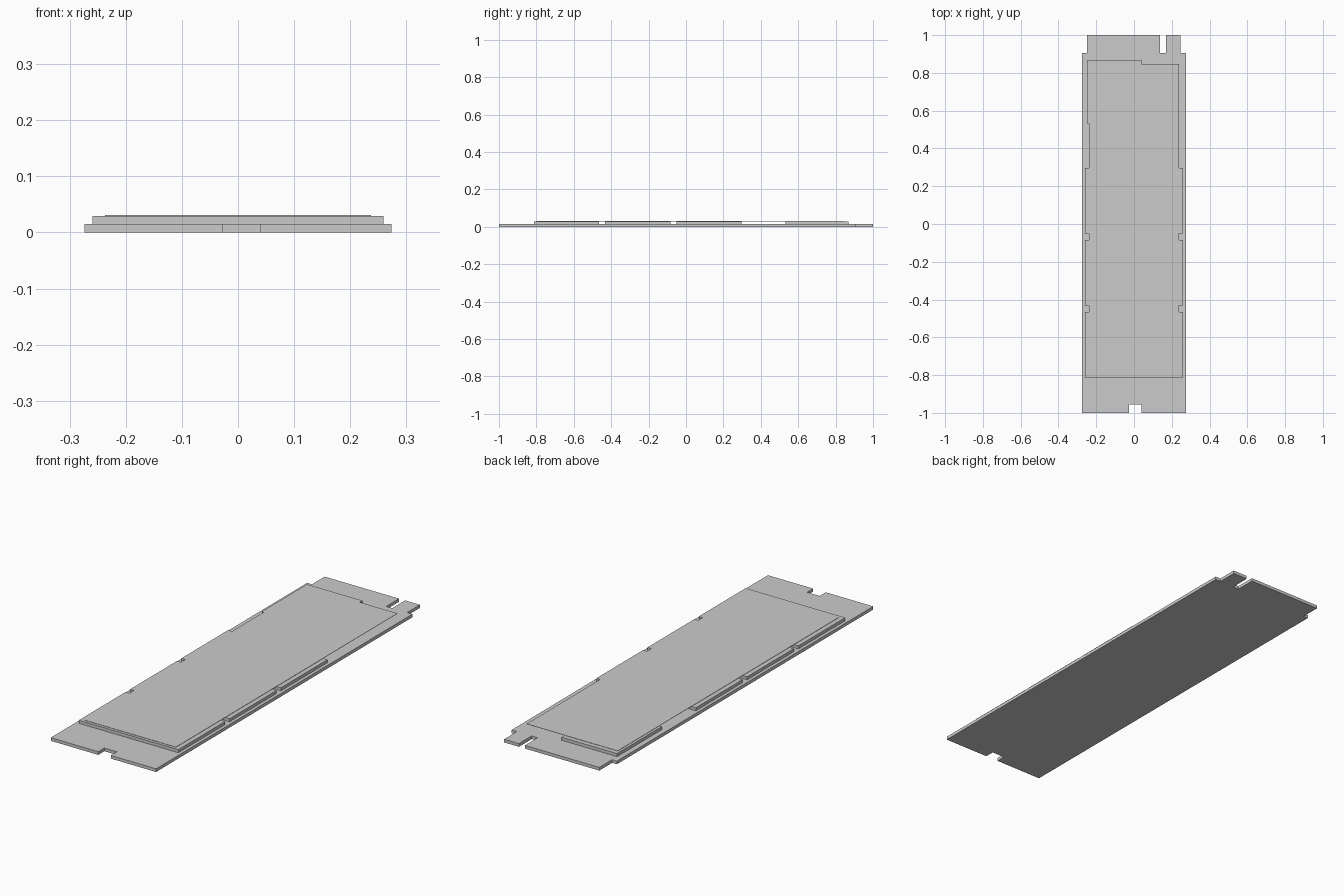
import bpy, bmesh

if "Cube" in bpy.data.objects:
    bpy.data.objects.remove(bpy.data.objects["Cube"])


def plate(name, outline, z0, z1):
    """Extrude a flat outline from z0 up to z1."""
    bm = bmesh.new()
    face = bm.faces.new([bm.verts.new((x, y, z0)) for x, y in outline])
    ext = bmesh.ops.extrude_face_region(bm, geom=[face])
    for v in ext["geom"]:
        if isinstance(v, bmesh.types.BMVert):
            v.co.z = z1
    bmesh.ops.recalc_face_normals(bm, faces=bm.faces[:])
    mesh = bpy.data.meshes.new(name)
    bm.to_mesh(mesh)
    bm.free()
    obj = bpy.data.objects.new(name, mesh)
    bpy.context.collection.objects.link(obj)
    return obj


def rect(x0, x1, y0, y1):
    return [(x0, y0), (x1, y0), (x1, y1), (x0, y1)]


BOARD_TOP, CHIP_TOP, LABEL_TOP = 0.015, 0.0295, 0.031

# Circuit board with screw notch, stepped connector edge and key slot
plate("circuit_board", [
    (-0.274, -1), (-0.027, -1), (-0.027, -0.955), (0.039, -0.955),
    (0.039, -1), (0.274, -1), (0.274, 0.905), (0.246, 0.905),
    (0.246, 1), (0.169, 1), (0.169, 0.905), (0.138, 0.905),
    (0.138, 1), (-0.249, 1), (-0.249, 0.905), (-0.274, 0.905),
], 0, BOARD_TOP)

# Three equal memory chips
for i in range(3):
    y = -0.813 + i * 0.381
    plate(f"memory_chip_{i + 1}", rect(-0.259, 0.259, y, y + 0.348),
          BOARD_TOP, CHIP_TOP)

# Controller chip near the connector
plate("controller_chip", rect(-0.249, 0.039, 0.533, 0.868), BOARD_TOP, CHIP_TOP)

# Thin cover sheet lying across all chips
plate("cover_label", rect(-0.237, 0.237, -0.80, 0.846), CHIP_TOP, LABEL_TOP)
